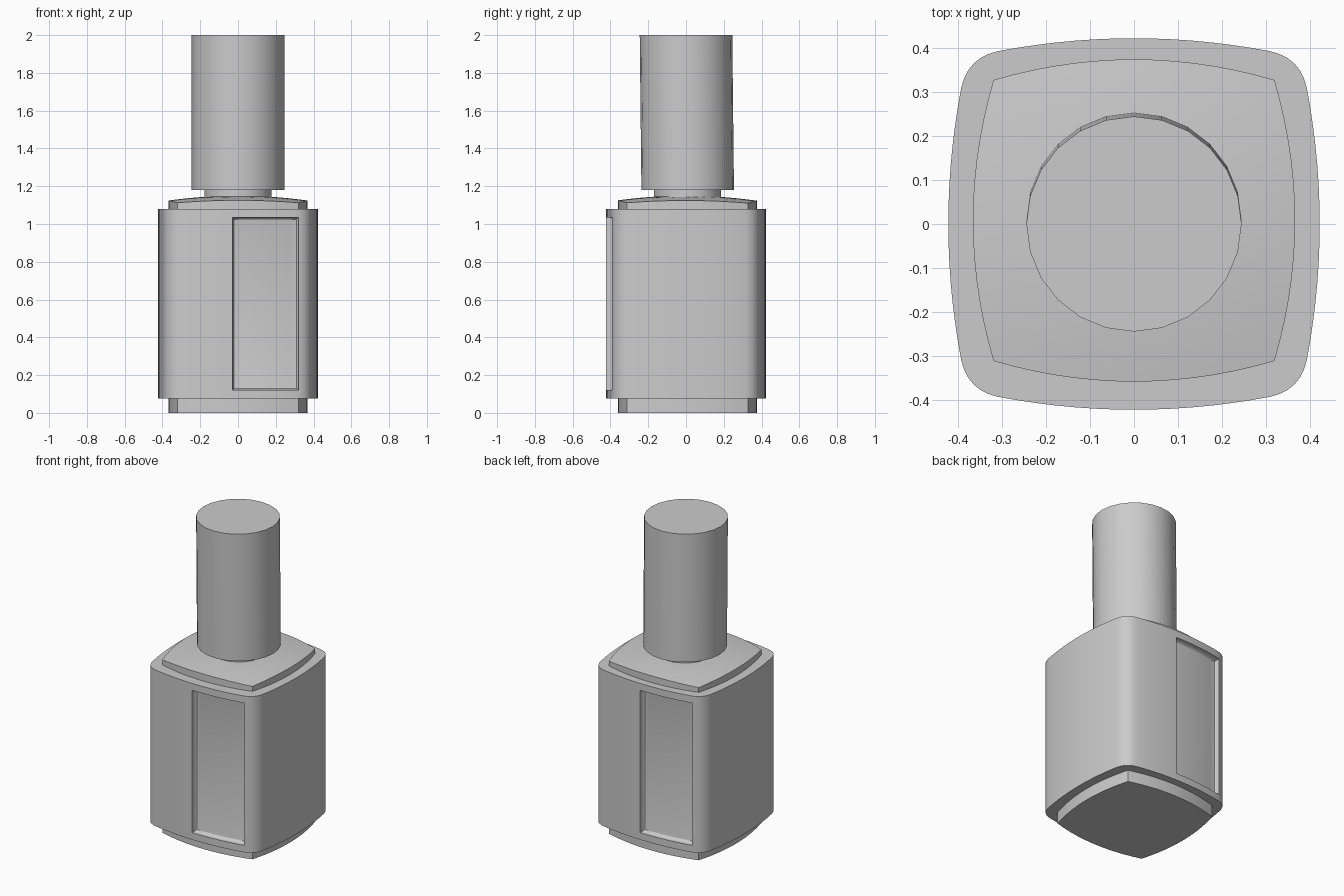
import bpy, bmesh, math
from mathutils import Vector

cube = bpy.data.objects.get("Cube")
if cube:
    bpy.data.objects.remove(cube, do_unlink=True)

grey = bpy.data.materials.new("plain grey")
grey.use_nodes = True
grey.diffuse_color = (0.6, 0.6, 0.6, 1)
grey.node_tree.nodes["Principled BSDF"].inputs["Base Color"].default_value = (0.6, 0.6, 0.6, 1)


def loft(name, rings, strip_caps=False):
    """Skin a stack of equal point rings and close both ends."""
    bm = bmesh.new()
    loops = [[bm.verts.new(p) for p in ring] for ring in rings]
    n = len(rings[0])
    for a, b in zip(loops, loops[1:]):
        for i in range(n):
            j = (i + 1) % n
            bm.faces.new((a[i], a[j], b[j], b[i]))
    for end in (loops[0], loops[-1]):
        if strip_caps:
            for i in range(n // 2 - 1):
                bm.faces.new((end[i], end[i + 1], end[n - 2 - i], end[n - 1 - i]))
        else:
            bm.faces.new(end)
    bmesh.ops.recalc_face_normals(bm, faces=bm.faces)
    mesh = bpy.data.meshes.new(name)
    bm.to_mesh(mesh)
    bm.free()
    mesh.materials.append(grey)
    obj = bpy.data.objects.new(name, mesh)
    bpy.context.collection.objects.link(obj)
    return obj


def smooth(obj):
    bpy.ops.object.select_all(action='DESELECT')
    obj.select_set(True)
    bpy.context.view_layer.objects.active = obj
    bpy.ops.object.shade_smooth_by_angle(angle=math.radians(30))


def outline(bulge, corner, arc_end, steps=14):
    """Square with bowed sides; corners are rounded where the arcs stop short."""
    def side(t):
        return Vector((t, -bulge + (bulge - corner) * (t / corner) ** 2))
    quarter = [side(arc_end * (2 * i / steps - 1)) for i in range(steps + 1)]
    start, tip = quarter[-1], Vector((corner, -corner))
    end = Vector((-start.y, -start.x))
    if arc_end < corner:
        for i in range(1, 6):
            u = i / 6
            quarter.append((1 - u) ** 2 * start + 2 * u * (1 - u) * tip + u * u * end)
    else:
        quarter.pop()
    pts = []
    for k in range(4):
        c, s = (1, 0, -1, 0)[k], (0, 1, 0, -1)[k]
        pts += [(c * p.x - s * p.y, s * p.x + c * p.y) for p in quarter]
    return pts


def circle(radius, z, y=0.0, sides=24):
    return [(radius * math.cos(math.tau * i / sides),
             y + radius * math.sin(math.tau * i / sides), z) for i in range(sides)]


# Bottle body with rounded corners
BULGE, CORNER = 0.423, 0.379
plan = outline(BULGE, CORNER, 0.31)
body = loft("bottle_body", [[(x, y, z) for x, y in plan] for z in (0.075, 1.08)])


# Label recess cutter: its floor follows the bowed side, with a soft edge
def recess_ring(inset, depth):
    xs = [-0.03 + inset + (0.35 - 2 * inset) * i / 12 for i in range(13)]
    bow = [(x, -BULGE + (BULGE - CORNER) * (x / CORNER) ** 2 + depth) for x in xs]
    return ([(x, y, 0.12 + inset) for x, y in bow]
            + [(x, y, 1.035 - inset) for x, y in reversed(bow)])


profile = [(0, -0.1), (0, 0.018), (0.004, 0.028), (0.010, 0.034), (0.018, 0.036)]
for turn in (0, math.pi):
    cutter = loft("recess_cutter", [recess_ring(*p) for p in profile], strip_caps=True)
    cutter.hide_render = True
    cutter.rotation_euler.z = turn
    cut = body.modifiers.new("recess", 'BOOLEAN')
    cut.operation, cut.solver, cut.object = 'DIFFERENCE', 'EXACT', cutter
    bpy.context.view_layer.objects.active = body
    bpy.ops.object.modifier_apply(modifier=cut.name)
    bpy.data.objects.remove(cutter, do_unlink=True)
smooth(body)

# Base plate and domed shoulder share one sharp-cornered outline
plate = [(x, y + 0.008) for x, y in outline(0.367, 0.32, 0.32)]
smooth(loft("base_plate", [[(x, y, z) for x, y in plate] for z in (0, 0.09)]))

rings = [[(x, y, 1.07) for x, y in plate]]
for s in (1, 0.85, 0.7, 0.55, 0.4):
    rings.append([(x * s, y * s, 1.15 - 0.19 * s * s * (x * x + y * y)) for x, y in plate])
smooth(loft("shoulder", rings))

# Neck and slightly leaning cap
smooth(loft("neck", [circle(0.178, 1.12, 0.008), circle(0.178, 1.19, 0.008)]))
smooth(loft("cap", [circle(0.245, 1.18, 0.009), circle(0.245, 2.0)]))
